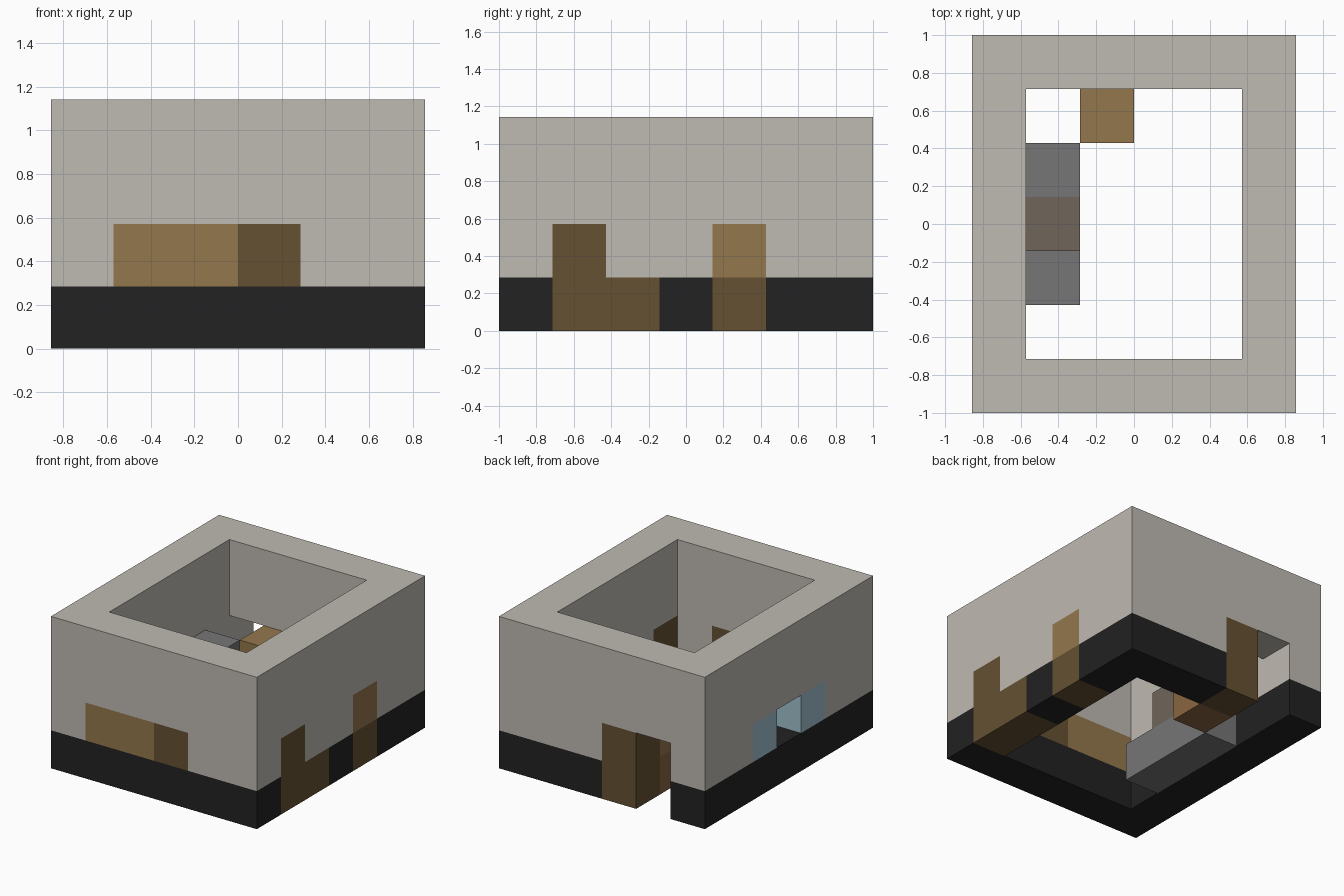
import bpy
import bmesh
from mathutils import Vector

cube = bpy.data.objects.get("Cube")
if cube:
    bpy.data.objects.remove(cube, do_unlink=True)

NX, NY, NZ = 6, 7, 4      # building size in blocks
UNIT = 2 / NY             # edge of one block


def linear(c):
    c /= 255
    return c / 12.92 if c <= 0.04045 else ((c + 0.055) / 1.055) ** 2.4


def material(name, *rgb):
    color = [linear(c) for c in rgb] + [1]
    m = bpy.data.materials.new(name)
    m.use_nodes = True
    m.diffuse_color = color
    bsdf = m.node_tree.nodes["Principled BSDF"]
    bsdf.inputs["Base Color"].default_value = color
    bsdf.inputs["Roughness"].default_value = 0.9
    return m


plaster = material("pale plaster", 191, 186, 178)
base = material("black stone", 34, 34, 34)
log = material("dark wood", 101, 81, 50)
plank = material("light wood", 148, 119, 77)
warm = material("warm wood", 138, 102, 65)
stone = material("grey stone", 118, 118, 118)
mixed = material("brown grey stone", 112, 101, 91)
glass = material("pale blue glass", 160, 192, 205)

blocks = {}               # block position -> part name
part_material = {}


def fill(part, mat, x, y, z, nx=1, ny=1, nz=1):
    """Fill a box of blocks with a part, replacing what is there."""
    part_material[part] = mat
    for i in range(x, x + nx):
        for j in range(y, y + ny):
            for k in range(z, z + nz):
                blocks[i, j, k] = part


def carve(x, y, z, nx=1, ny=1, nz=1):
    for i in range(x, x + nx):
        for j in range(y, y + ny):
            for k in range(z, z + nz):
                blocks.pop((i, j, k), None)


# Outer shell: dark base course, pale walls, hollow and open at the top
fill("base_course", base, 0, 0, 0, NX, NY, 1)
fill("walls", plaster, 0, 0, 1, NX, NY, NZ - 1)
carve(1, 1, 0, NX - 2, NY - 2, NZ)

# Doorway and its post in the back wall
carve(1, NY - 1, 0, nz=2)
fill("door_post", log, 2, NY - 1, 0, nz=2)

# Timber in the front wall
fill("front_planks", plank, 1, 0, 1, nx=2)
fill("front_log", log, 3, 0, 1)

# Timber in the left wall
fill("side_logs", log, NX - 1, 1, 0, ny=2)
fill("side_logs", log, NX - 1, 1, 1)
fill("side_post_foot", log, NX - 1, 4, 0)
fill("side_post_plank", plank, NX - 1, 4, 1)

# Window in the right wall: two panes around an opening
fill("window_panes", glass, 0, 2, 1, ny=3)
carve(0, 3, 1)

# Interior furniture
fill("stone_counter", stone, 1, 2, 0, ny=3)
fill("stone_counter", stone, 1, 4, 1)
fill("counter_block", mixed, 1, 3, 1)
fill("cabinet_foot", warm, 2, 5, 0)
fill("cabinet_top", plank, 2, 5, 1)


def build(part):
    """Make the exposed block faces of one part."""
    bm = bmesh.new()
    for cell in [c for c, p in blocks.items() if p == part]:
        center = Vector(cell) + Vector((0.5, 0.5, 0.5))
        for axis in range(3):
            for sign in (-1, 1):
                n = Vector((0, 0, 0))
                n[axis] = sign
                if tuple(int(a + b) for a, b in zip(cell, n)) in blocks:
                    continue
                u = Vector((0, 0, 0))
                u[(axis + 1) % 3] = 0.5
                v = n.cross(u)
                mid = center + n / 2
                corners = (mid - u - v, mid + u - v, mid + u + v, mid - u + v)
                shift = Vector((NX / 2, NY / 2, 0))
                bm.faces.new([bm.verts.new((c - shift) * UNIT) for c in corners])
    bmesh.ops.remove_doubles(bm, verts=bm.verts, dist=UNIT / 100)
    mesh = bpy.data.meshes.new(part)
    bm.to_mesh(mesh)
    bm.free()
    mesh.materials.append(part_material[part])
    obj = bpy.data.objects.new(part, mesh)
    bpy.context.collection.objects.link(obj)


for part in part_material:
    build(part)
